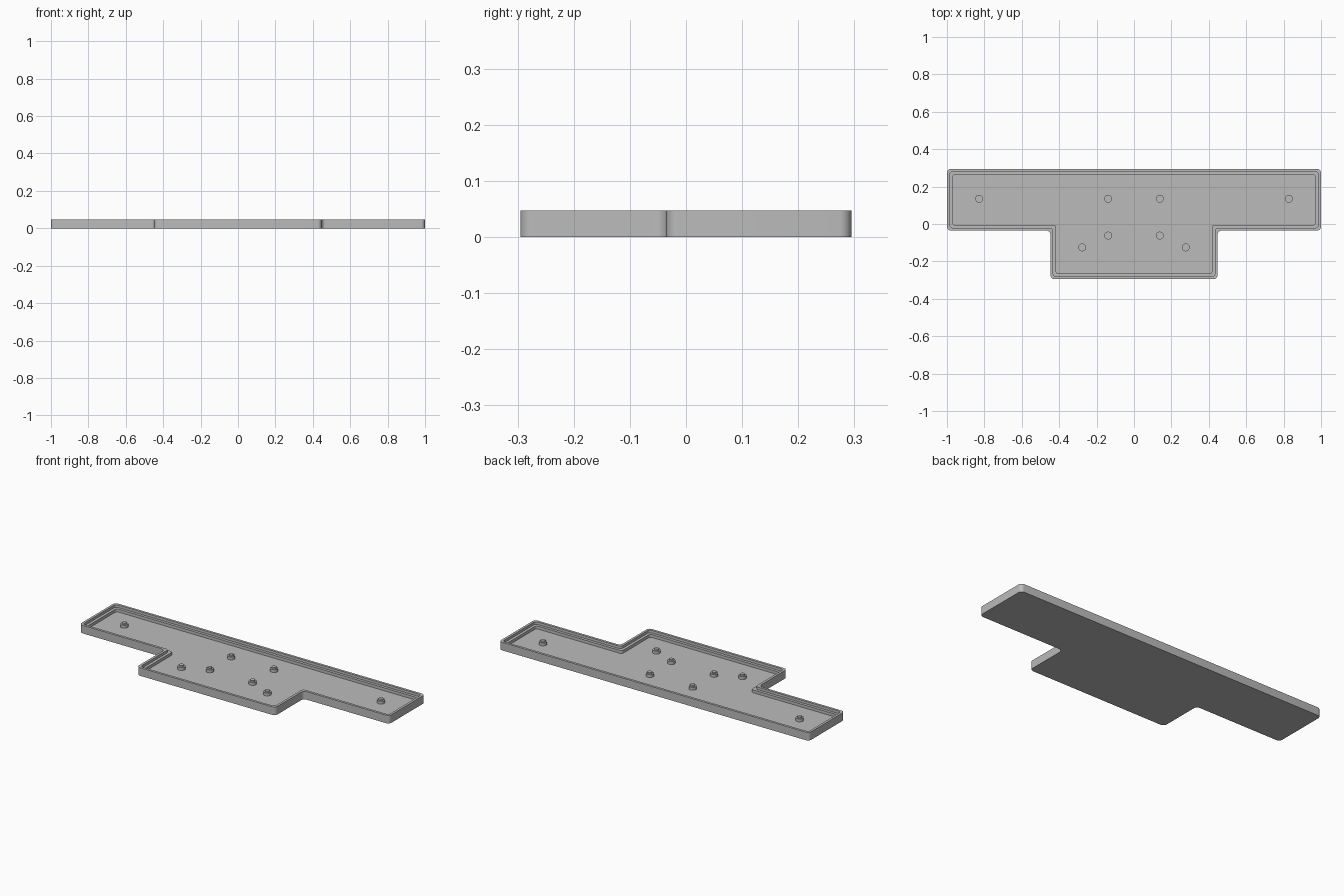
import bpy, bmesh, math
from mathutils import Vector

if "Cube" in bpy.data.objects:
    bpy.data.objects.remove(bpy.data.objects["Cube"])

grey = bpy.data.materials.new("light grey plastic")
grey.use_nodes = True
colour = (0.5, 0.5, 0.5, 1)
grey.diffuse_color = colour
grey.node_tree.nodes["Principled BSDF"].inputs["Base Color"].default_value = colour

HEIGHT, LEDGE, FLOOR = 0.047, 0.032, 0.015
ARC = 8


def outline(inset, radius):
    """T-shaped outline, anticlockwise, inset and with rounded corners."""
    x, tab, y, step = 1 - inset, 0.447 - inset, 0.295 - inset, -0.035 + inset
    half = [(tab, -y), (tab, step), (x, step), (x, y)]
    corners = [Vector(p) for p in half + [(-a, b) for a, b in reversed(half)]]
    points = []
    for i, c in enumerate(corners):
        a = (corners[i - 1] - c).normalized() * radius
        b = (corners[(i + 1) % len(corners)] - c).normalized() * radius
        for k in range(ARC + 1):
            t = k / ARC * math.pi / 2
            points.append(c + a * (1 - math.sin(t)) + b * (1 - math.cos(t)))
    return points


def finish(name, bm):
    bmesh.ops.recalc_face_normals(bm, faces=bm.faces)
    mesh = bpy.data.meshes.new(name)
    bm.to_mesh(mesh)
    bm.free()
    obj = bpy.data.objects.new(name, mesh)
    bpy.context.collection.objects.link(obj)
    mesh.materials.append(grey)
    bpy.ops.object.select_all(action="DESELECT")
    obj.select_set(True)
    bpy.context.view_layer.objects.active = obj
    bpy.ops.object.shade_smooth_by_angle(angle=math.radians(30))


def loft(name, rings):
    """Skin a list of (points, height) rings and cap both ends."""
    bm = bmesh.new()
    loops = [[bm.verts.new((p[0], p[1], z)) for p in pts] for pts, z in rings]
    for low, high in zip(loops, loops[1:]):
        for i in range(len(low)):
            j = (i + 1) % len(low)
            bm.faces.new((low[i], low[j], high[j], high[i]))
    bm.faces.new(loops[0][::-1])
    bm.faces.new(loops[-1])
    finish(name, bm)


def circle(cx, cy, r, n=32):
    return [(cx + r * math.cos(i * math.tau / n), cy + r * math.sin(i * math.tau / n))
            for i in range(n)]


# Tray: outer wall, rim, ledge and floor
outer, lip, inner = outline(0, 0.022), outline(0.014, 0.018), outline(0.03, 0.014)
loft("tray", [(outer, 0), (outer, HEIGHT), (lip, HEIGHT), (lip, LEDGE),
              (inner, LEDGE), (inner, FLOOR)])

# Standoffs, each with a narrower locating pin
for x, y in [(0.828, 0.135), (0.138, 0.135), (0.138, -0.062), (0.277, -0.125)]:
    for side, s in (("left", 1), ("right", -1)):
        base, pin = circle(s * x, y, 0.021), circle(s * x, y, 0.0125)
        loft(f"standoff_{side}", [(base, FLOOR - 0.002), (base, LEDGE),
                                  (pin, LEDGE), (pin, HEIGHT - 0.007)])
